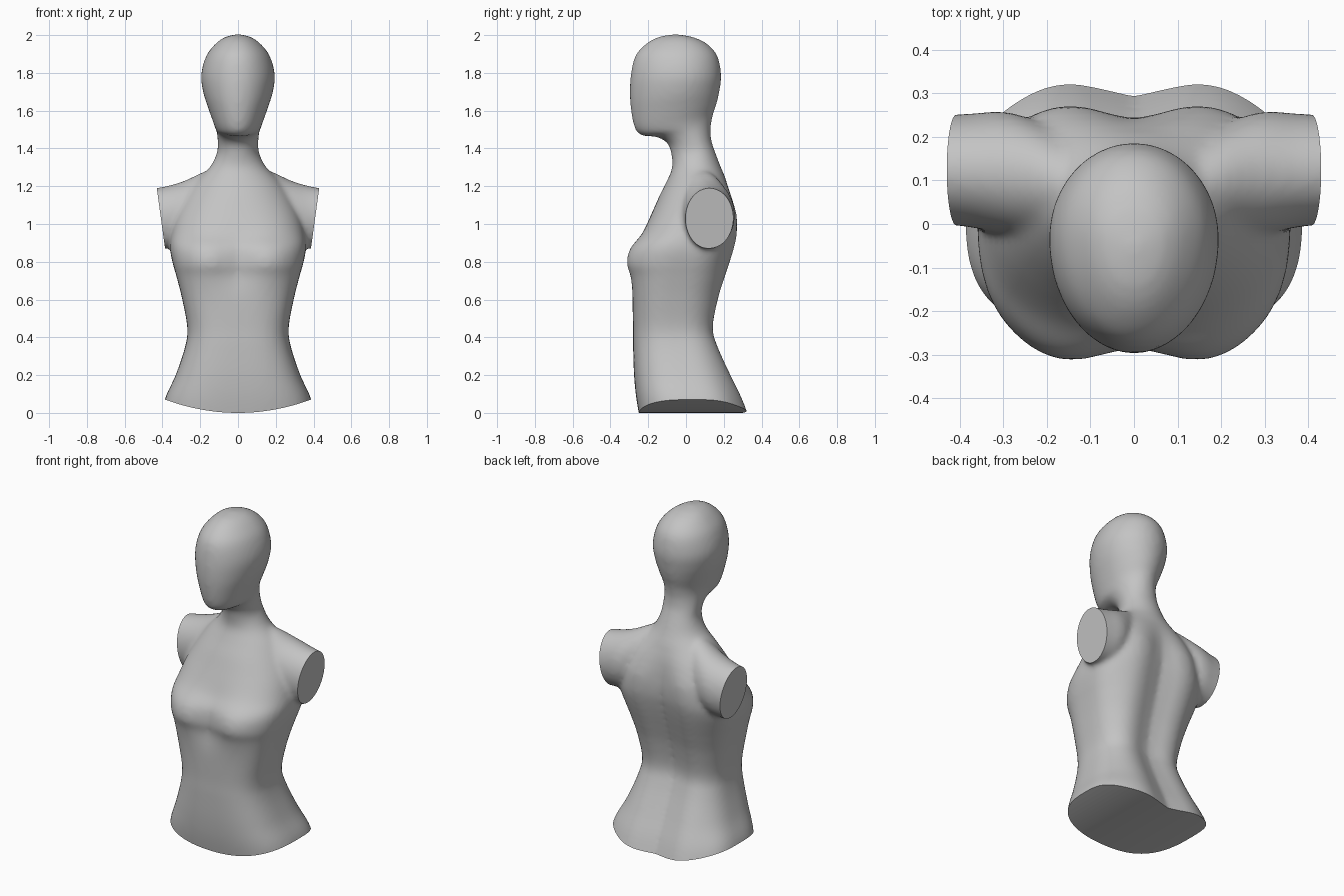
import bpy, bmesh, math

if "Cube" in bpy.data.objects:
    bpy.data.objects.remove(bpy.data.objects["Cube"])

SEG = 64


def gauss(v):
    return math.exp(-v * v)


def spline(rows, steps):
    """Catmull-Rom interpolation through rows of section values."""
    out = []
    for i in range(len(rows) - 1):
        p0, p1, p2 = rows[max(i - 1, 0)], rows[i], rows[i + 1]
        p3 = rows[min(i + 2, len(rows) - 1)]
        for s in range(steps):
            t = s / steps
            out.append([b + 0.5 * t * (c - a + t * (2 * a - 5 * b + 4 * c - d
                        + t * (3 * (b - c) + d - a)))
                        for a, b, c, d in zip(p0, p1, p2, p3)])
    return out + [list(rows[-1])]


def loft(bm, rings):
    """Skin a list of closed rings and cap both ends."""
    loops = [[bm.verts.new(p) for p in ring] for ring in rings]
    for a, b in zip(loops, loops[1:]):
        for i in range(SEG):
            j = (i + 1) % SEG
            bm.faces.new((a[i], a[j], b[j], b[i]))
    bm.faces.new(loops[0][::-1])
    bm.faces.new(loops[-1])


def body_ring(zf, zb, w, yf, yb, yc):
    """Tilted cross-section: boxy in the torso, elliptical in neck and head."""
    zm = (zf + zb) / 2
    e = 0.68 + 0.32 * min(max((zm - 0.9) / 0.35, 0), 1)
    front = gauss((zm - 0.8) / 0.13)
    back = min(max((1.25 - zm) / 0.2, 0), 1)
    ring = []
    for i in range(SEG):
        a = 2 * math.pi * i / SEG
        c, s = math.cos(a), math.sin(a)
        x = w * math.copysign(abs(c) ** e, c)
        y = yc + math.copysign(abs(s) ** e, s) * (yb - yc if s > 0 else yc - yf)
        z = zf + (zb - zf) * (y - yf) / (yb - yf)
        # bust and shoulder-blade fullness with a groove along the middle
        bump = 0.018 * gauss((abs(x) - 0.19) / 0.1) - 0.025 * gauss(x / 0.08)
        y += bump * s * (back if s > 0 else front)
        ring.append((x, y, z))
    return ring


# torso sections: z, half width, front y, back y, y of widest point
torso = [(-.08, .412, -.235, .345, .04), (.07, .388, -.262, .29, .04),
         (.2, .33, -.275, .23, .0), (.35, .28, -.28, .165, -.03),
         (.45, .268, -.28, .14, -.05), (.6, .295, -.285, .165, -.05),
         (.72, .325, -.292, .2, -.03), (.79, .345, -.308, .222, -.01),
         (.87, .36, -.293, .245, .03), (.95, .355, -.235, .262, .07),
         (1.05, .33, -.185, .265, .09), (1.15, .28, -.14, .245, .09),
         (1.23, .22, -.1, .215, .07), (1.3, .15, -.073, .185, .055)]
# neck and head sections: front z, back z, half width, front y, back y
head = [(1.37, 1.38, .112, -.078, .155), (1.43, 1.44, .108, -.1, .135),
        (1.462, 1.5, .112, -.16, .13), (1.468, 1.54, .12, -.23, .135),
        (1.5, 1.58, .132, -.268, .143), (1.58, 1.64, .157, -.288, .163),
        (1.68, 1.71, .184, -.297, .178), (1.79, 1.79, .195, -.292, .186),
        (1.89, 1.89, .168, -.268, .166), (1.955, 1.955, .118, -.21, .11),
        (1.99, 1.99, .068, -.145, .035), (2.003, 2.003, .015, -.075, -.04)]
sections = [(z, z, w, f, b, c) for z, w, f, b, c in torso]
sections += [(zf, zb, w, f, b, (f + b) / 2 + .02) for zf, zb, w, f, b in head]

bm = bmesh.new()
loft(bm, [body_ring(*r) for r in spline(sections, 5)])

# shoulder stumps: x, centre y, y radius, top z, bottom z
shoulder = [(.02, .06, .1, 1.27, .95), (.15, .085, .118, 1.285, .92),
            (.28, .115, .14, 1.23, .88), (.38, .123, .13, 1.2, .87),
            (.5, .125, .12, 1.18, .87)]
for side in (-1, 1):
    rings = []
    for x, cy, ry, zt, zb in spline(shoulder, 5):
        ang = [2 * math.pi * i / SEG for i in range(SEG)]
        rings.append([(side * x, cy + ry * math.cos(a),
                       (zt + zb) / 2 + (zt - zb) / 2 * math.sin(a)) for a in ang])
    loft(bm, rings)
bmesh.ops.recalc_face_normals(bm, faces=bm.faces)
mesh = bpy.data.meshes.new("bust")
bm.to_mesh(mesh)
bm.free()
bust = bpy.data.objects.new("mannequin_bust", mesh)
bpy.context.collection.objects.link(bust)

# trimming block: curved hem below, slanted arm cuts at the sides
half = [(i * .0225, .07 * (i * .0225 / .385) ** 2) for i in range(21)]
half += [(.45, .5), (.382, .84), (.43, 1.19), (.45, 2.2)]
outline = half + [(-x, z) for x, z in reversed(half) if x > 0]
bm = bmesh.new()
face = bm.faces.new([bm.verts.new((x, -1, z)) for x, z in outline])
ext = bmesh.ops.extrude_face_region(bm, geom=[face])
bmesh.ops.translate(bm, vec=(0, 2, 0),
                    verts=[g for g in ext["geom"] if isinstance(g, bmesh.types.BMVert)])
bmesh.ops.recalc_face_normals(bm, faces=bm.faces)
mesh = bpy.data.meshes.new("trim")
bm.to_mesh(mesh)
bm.free()
trim = bpy.data.objects.new("trim_cutter", mesh)
trim.hide_render = True
bpy.context.collection.objects.link(trim)

# fuse the parts, soften the joins, then trim
remesh = bust.modifiers.new("fuse", 'REMESH')
remesh.mode = 'VOXEL'
remesh.voxel_size = 0.014
soft = bust.modifiers.new("soften", 'SMOOTH')
soft.factor, soft.iterations = 0.5, 8
cut = bust.modifiers.new("trim", 'BOOLEAN')
cut.operation, cut.solver, cut.object = 'INTERSECT', 'EXACT', trim
dg = bpy.context.evaluated_depsgraph_get()
final = bpy.data.meshes.new_from_object(bust.evaluated_get(dg))
bust.modifiers.clear()
bust.data = final
bpy.data.objects.remove(trim)

# one plain grey
grey = bpy.data.materials.new("matte grey")
grey.diffuse_color = (0.55, 0.55, 0.55, 1)
grey.use_nodes = True
grey.node_tree.nodes["Principled BSDF"].inputs["Base Color"].default_value = grey.diffuse_color
final.materials.clear()
final.materials.append(grey)

bpy.ops.object.select_all(action='DESELECT')
bust.select_set(True)
bpy.context.view_layer.objects.active = bust
bpy.ops.object.shade_smooth_by_angle(angle=math.radians(35))
